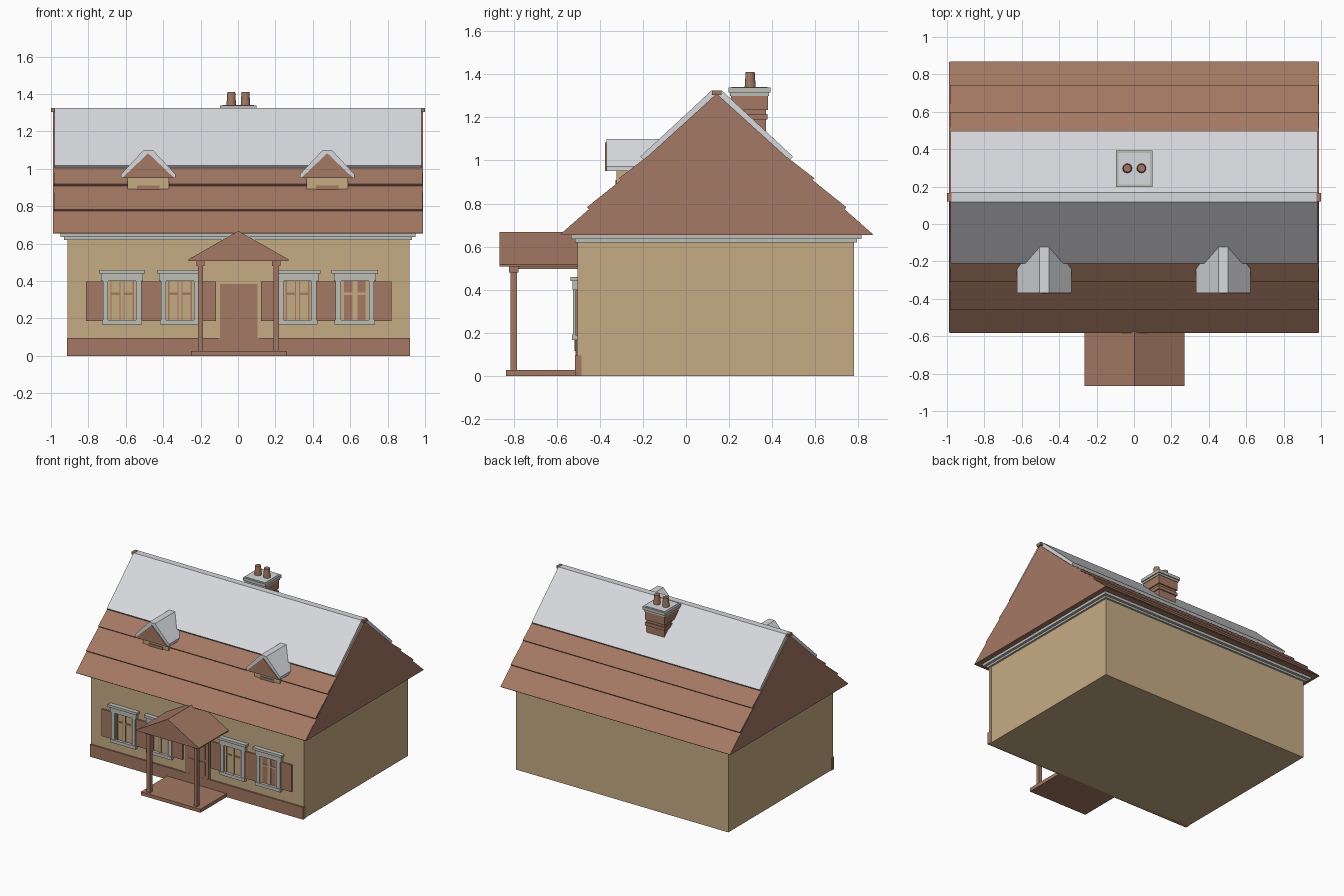
import bpy, bmesh, math
from mathutils import Vector

if "Cube" in bpy.data.objects:
    bpy.data.objects.remove(bpy.data.objects["Cube"])


def material(name, rgb):
    m = bpy.data.materials.new(name)
    m.diffuse_color = (*rgb, 1)
    m.use_nodes = True
    m.node_tree.nodes["Principled BSDF"].inputs["Base Color"].default_value = m.diffuse_color
    return m


TAN = material("tan plaster", (0.56, 0.41, 0.23))
BROWN = material("brown wood", (0.37, 0.19, 0.125))
GRAY = material("light gray roofing", (0.68, 0.69, 0.72))
TRIM = material("gray trim", (0.52, 0.52, 0.48))


def finish(name, bm, mat):
    bmesh.ops.recalc_face_normals(bm, faces=bm.faces)
    me = bpy.data.meshes.new(name)
    bm.to_mesh(me)
    bm.free()
    me.materials.append(mat)
    ob = bpy.data.objects.new(name, me)
    bpy.context.collection.objects.link(ob)
    return ob


def prism(name, pts, axis, a, b, mat):
    """Extrude a profile along x (points are y,z) or y (points are x,z)."""
    bm = bmesh.new()
    place = (lambda p, s: (s, p[0], p[1])) if axis == 'x' else (lambda p, s: (p[0], s, p[1]))
    face = bm.faces.new([bm.verts.new(place(p, a)) for p in pts])
    ext = bmesh.ops.extrude_face_region(bm, geom=[face])
    d = Vector((b - a, 0, 0)) if axis == 'x' else Vector((0, b - a, 0))
    bmesh.ops.translate(bm, vec=d, verts=[v for v in ext['geom'] if isinstance(v, bmesh.types.BMVert)])
    return finish(name, bm, mat)


def box(name, x, y, z, mat):
    return prism(name, [(x[0], z[0]), (x[1], z[0]), (x[1], z[1]), (x[0], z[1])], 'y', y[0], y[1], mat)


def cone(name, loc, r1, r2, h, mat, sides=12):
    bm = bmesh.new()
    bmesh.ops.create_cone(bm, cap_ends=True, segments=sides, radius1=r1, radius2=r2, depth=h)
    bmesh.ops.translate(bm, vec=loc, verts=bm.verts)
    return finish(name, bm, mat)


# House body, front wall facing and plinth
box("house_walls", (-0.91, 0.915), (-0.48, 0.78), (0, 0.63), TAN)
box("front_wall_facing", (-0.912, 0.918), (-0.503, -0.48), (0.0, 0.63), TAN)
box("front_plinth", (-0.914, 0.92), (-0.515, -0.485), (0, 0.095), BROWN)

# Stepped cornice
box("cornice_lower", (-0.93, 0.93), (-0.515, 0.795), (0.62, 0.637), TRIM)
box("cornice_upper", (-0.95, 0.95), (-0.535, 0.815), (0.635, 0.656), TRIM)

# Main roof
YC, HALF, Z0, RISE = 0.1425, 0.7225, 0.655, 0.655
L = math.hypot(HALF, RISE)


def slope(t, n, side):
    """Point at fraction t up the roof slope, raised n off its surface."""
    return (YC + side * (HALF * (1 - t) + n * RISE / L), Z0 + RISE * t + n * HALF / L)


prism("roof_body", [(YC - HALF, Z0), (YC + HALF, Z0), (YC, Z0 + RISE)], 'x', -0.988, 0.99, BROWN)
for side, label in ((-1, "front"), (1, "back")):
    for i, (t0, t1) in enumerate(((0.0, 0.19), (0.18, 0.40), (0.385, 0.55))):
        h = 0.004 if i == 0 else 0.014
        prism(f"{label}_roof_course_{i + 1}",
              [slope(t0, -0.002, side), slope(t0, h, side), slope(t1, 0.001, side), slope(t1, -0.002, side)],
              'x', -0.985, 0.987, BROWN)
prism("upper_roof_sheet",
      [slope(0.53, 0, -1), slope(0.53, 0.022, -1), (YC - 0.025, 1.324), (YC + 0.025, 1.324),
       slope(0.53, 0.022, 1), slope(0.53, 0, 1), (YC, 1.30)], 'x', -0.98, 0.98, GRAY)
for s, label in ((-1, "left"), (1, "right")):
    box(f"{label}_ridge_end", sorted((s * 0.975, s * 1.0)), (YC - 0.022, YC + 0.022), (1.305, 1.326), BROWN)

# Dormers
for x, label in ((-0.48, "left"), (0.477, "right")):
    prism(f"{label}_dormer_roof",
          [(x - 0.145, 0.952), (x - 0.145, 0.972), (x - 0.025, 1.1), (x + 0.025, 1.1),
           (x + 0.145, 0.972), (x + 0.145, 0.952)], 'y', -0.37, -0.08, GRAY)
    prism(f"{label}_dormer_gable", [(x - 0.14, 0.95), (x + 0.14, 0.95), (x, 1.083)], 'y', -0.375, -0.3, BROWN)
    box(f"{label}_dormer_wall", (x - 0.11, x + 0.11), (-0.322, -0.15), (0.885, 0.955), TAN)
    box(f"{label}_dormer_window", (x - 0.06, x + 0.06), (-0.327, -0.32), (0.885, 0.91), BROWN)

# Chimney
CX, CY = 0.002, 0.295


def chimney_block(name, r, z, mat):
    box(name, (CX - r, CX + r), (CY - r, CY + r), z, mat)


chimney_block("chimney_stack", 0.076, (1.05, 1.31), BROWN)
chimney_block("chimney_band", 0.084, (1.19, 1.215), BROWN)
chimney_block("chimney_head", 0.085, (1.235, 1.31), BROWN)
chimney_block("chimney_cap_lower", 0.09, (1.30, 1.318), TRIM)
chimney_block("chimney_cap", 0.098, (1.315, 1.338), TRIM)
chimney_block("chimney_cap_top", 0.084, (1.335, 1.341), GRAY)
for i, x in enumerate((-0.036, 0.04)):
    cone(f"chimney_pot_{i + 1}", (x, CY + 0.003, 1.372), 0.026, 0.021, 0.078, BROWN)

# Porch
box("porch_floor", (-0.25, 0.262), (-0.835, -0.505), (0, 0.027), BROWN)
for x, label in ((-0.2, "left"), (0.205, "right")):
    box(f"{label}_porch_post", (x - 0.014, x + 0.014), (-0.815, -0.785), (0.025, 0.5), BROWN)
    box(f"{label}_post_cap", (x - 0.022, x + 0.022), (-0.823, -0.777), (0.48, 0.51), BROWN)
    box(f"{label}_porch_beam", (x - 0.014, x + 0.014), (-0.815, -0.5), (0.495, 0.515), BROWN)
prism("porch_roof", [(-0.265, 0.508), (0.27, 0.508), (0.27, 0.516), (0.002, 0.668), (-0.265, 0.516)],
      'y', -0.866, -0.5, BROWN)

# Door with frame and raised panels
box("door_frame", (-0.105, 0.115), (-0.509, -0.5), (0.095, 0.395), TAN)
box("door_leaf", (-0.095, 0.105), (-0.514, -0.505), (0.095, 0.385), BROWN)
box("door_upper_panel", (-0.07, 0.08), (-0.518, -0.513), (0.24, 0.365), BROWN)
box("door_lower_panel", (-0.07, 0.08), (-0.518, -0.513), (0.115, 0.22), BROWN)

# Windows: gray surround, sash bars and panes
for i, x in enumerate((-0.62, -0.31, 0.318, 0.625)):
    n = f"window_{i + 1}"
    bars, panes = (TAN, BROWN) if i == 3 else (BROWN, TAN)
    box(n + "_panes", (x - 0.08, x + 0.08), (-0.508, -0.5), (0.18, 0.405), panes)
    for s, label in ((-1, "left"), (1, "right")):
        box(f"{n}_{label}_jamb", sorted((x + s * 0.075, x + s * 0.103)), (-0.524, -0.5), (0.175, 0.41), TRIM)
        box(f"{n}_{label}_stile", sorted((x + s * 0.063, x + s * 0.077)), (-0.514, -0.505), (0.19, 0.4), TAN)
        box(f"{n}_{label}_bar", sorted((x + s * 0.008, x + s * 0.013)), (-0.512, -0.505), (0.19, 0.4), bars)
        box(f"{n}_{label}_edge", sorted((x + s * 0.057, x + s * 0.064)), (-0.512, -0.505), (0.19, 0.4), bars)
    box(n + "_mullion", (x - 0.009, x + 0.009), (-0.514, -0.505), (0.19, 0.4), TAN)
    box(n + "_transom", (x - 0.07, x + 0.07), (-0.513, -0.505), (0.325, 0.338), bars)
    box(n + "_frieze", (x - 0.112, x + 0.112), (-0.526, -0.5), (0.4, 0.444), TRIM)
    box(n + "_lintel", (x - 0.124, x + 0.124), (-0.537, -0.5), (0.44, 0.459), TRIM)
    box(n + "_sill", (x - 0.108, x + 0.108), (-0.53, -0.5), (0.167, 0.192), TRIM)

# Shutters
for i, (a, b) in enumerate(((-0.812, -0.72), (-0.52, -0.41), (-0.21, -0.118),
                            (0.122, 0.218), (0.418, 0.525), (0.725, 0.82))):
    box(f"shutter_{i + 1}", (a, b), (-0.514, -0.5), (0.187, 0.397), BROWN)
